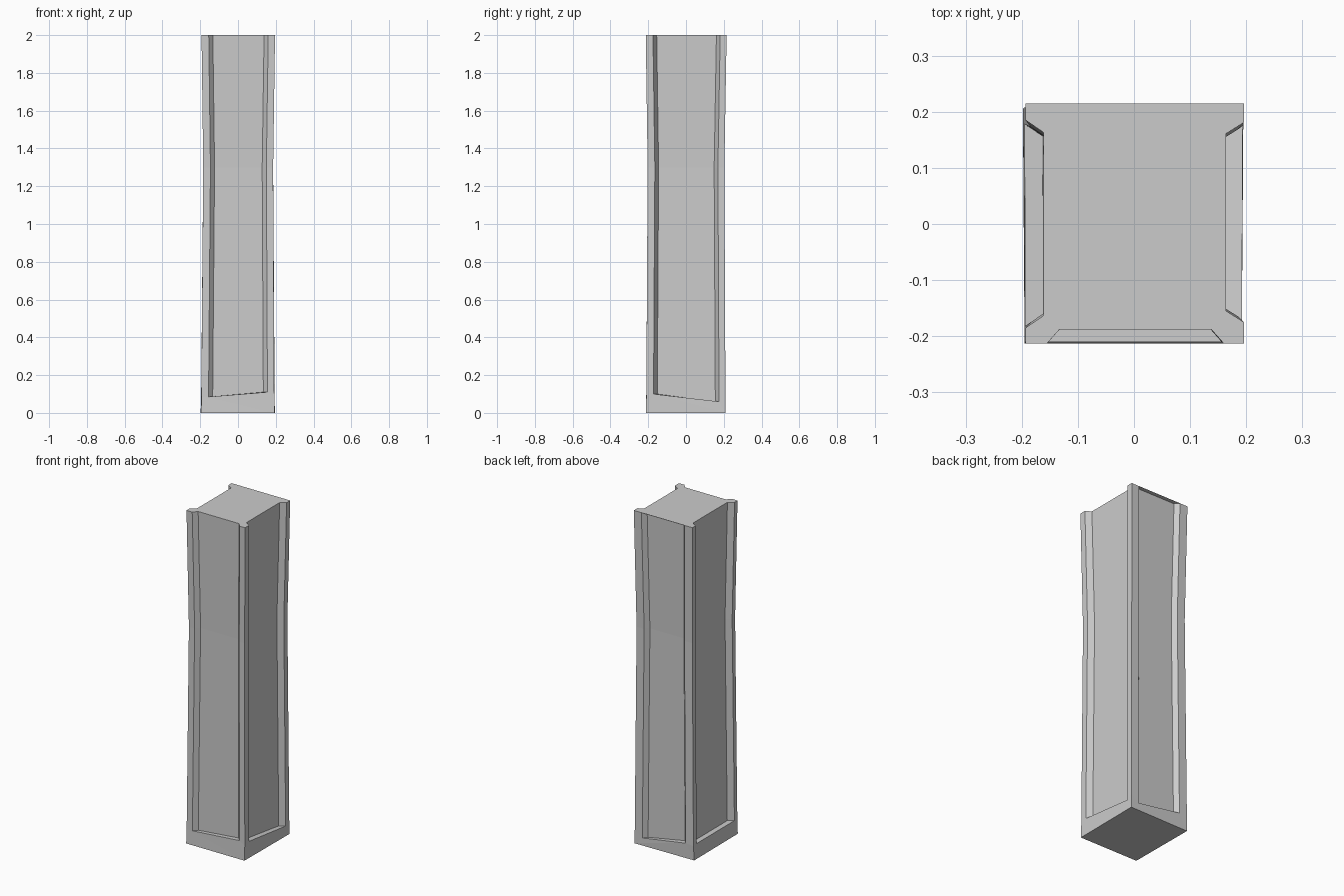
import bpy
import bmesh
from mathutils import Vector

if "Cube" in bpy.data.objects:
    bpy.data.objects.remove(bpy.data.objects["Cube"])

# Outer corners per level, order: front-left, front-right, back-right, back-left
BASE = [(-.195, -.213), (.192, -.213), (.195, .210), (-.198, .205)]
LEDGE = [(-.194, -.210), (.192, -.210), (.194, .209), (-.195, .208)]
WAIST = [(-.184, -.203), (.186, -.203), (.186, .203), (-.184, .203)]
TOP = [(-.193, -.213), (.196, -.213), (.196, .215), (-.193, .215)]

# Per side (front, right, back, left): margins from start/end corner to the
# panel edge, bevel run, panel depth, and sloping sill heights at both ends
SIDES = [
    (.038, .036, .022, .025, .085, .110),
    (.038, .034, .020, .032, .100, .060),
    (.050, .052, .021, .025, .045, .090),
    (.030, .028, .022, .032, .090, .090),
]

bm = bmesh.new()


def ring(corners, z, sill=False):
    """One cross-section: per side corner, panel edge, panel floor x2, panel edge."""
    pts = []
    for i, (m0, m1, run, depth, z0, z1) in enumerate(SIDES):
        a, b = Vector((*corners[i], 0)), Vector((*corners[(i + 1) % 4], 0))
        d = (b - a).normalized()
        inward = Vector((-d.y, d.x, 0))
        h0, h1 = (z0, z1) if sill else (z, z)
        for p, h in ((a, z), (a + d * m0, h0),
                     (a + d * (m0 + run) + inward * depth, h0),
                     (b - d * (m1 + run) + inward * depth, h1),
                     (b - d * m1, h1)):
            pts.append(bm.verts.new((p.x, p.y, h)))
    return pts


# Plain foot under the panels
foot = [bm.verts.new((x, y, 0)) for x, y in BASE]
bm.faces.new(foot[::-1])

# Shaft rings with recessed panels, pinched at the waist
rings = [ring(LEDGE, .085, True), ring(WAIST, 1.3), ring(TOP, 2.0)]
for lo, hi in zip(rings, rings[1:]):
    for k in range(20):
        n = (k + 1) % 20
        bm.faces.new((lo[k], lo[n], hi[n], hi[k]))

# Foot walls and the sloping sill of each panel
low = rings[0]
for i in range(4):
    c, p0, q0, q1, p1 = low[i * 5:i * 5 + 5]
    c2 = low[(i * 5 + 5) % 20]
    bm.faces.new((foot[i], foot[(i + 1) % 4], c2, p1, p0, c))
    bm.faces.new((p0, p1, q1, q0))

# Flat top
bm.faces.new(rings[-1])

bmesh.ops.triangulate(bm, faces=[f for f in bm.faces if len(f.verts) > 4])
bmesh.ops.recalc_face_normals(bm, faces=bm.faces)
mesh = bpy.data.meshes.new("panelled_pillar")
bm.to_mesh(mesh)
bm.free()
bpy.context.collection.objects.link(bpy.data.objects.new("panelled_pillar", mesh))
